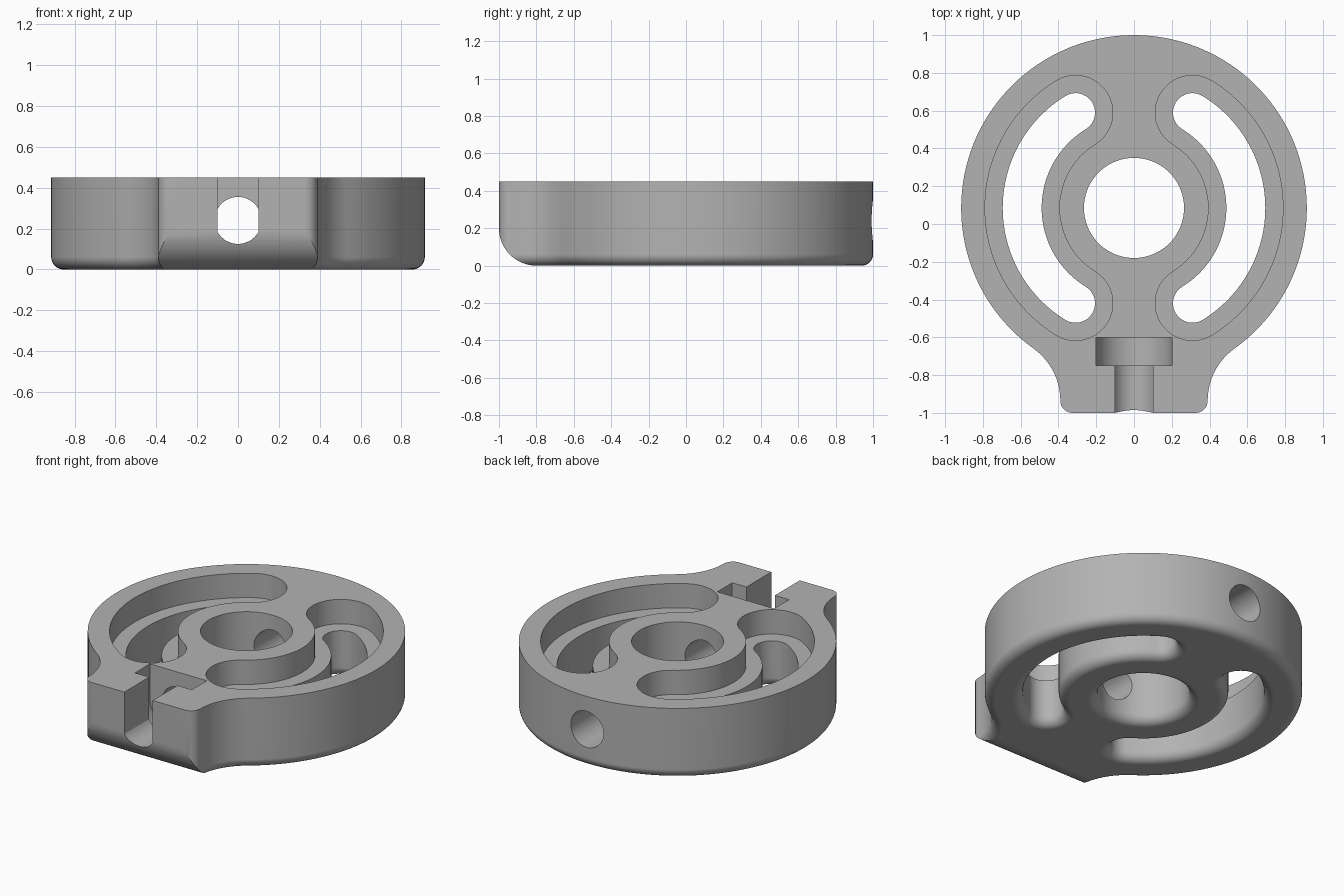
import bpy, bmesh
from math import sin, cos, pi, sqrt, acos, atan2, radians

cube = bpy.data.objects.get("Cube")
if cube:
    bpy.data.objects.remove(cube)

HEIGHT, CY, DISC_R = 0.45, 0.085, 0.915
TAB_X, NECK_R, EDGE_R = 0.39, 0.34, 0.06
HOLE_Z = 0.24
NECK_X = TAB_X + NECK_R
NECK_DY = sqrt((DISC_R + NECK_R) ** 2 - NECK_X ** 2)
NECK_Y = CY - NECK_DY
CORNER_R = 1 + NECK_Y


def arc(cx, cy, r, a, b, n, last=False):
    return [(cx + r * cos(a + (b - a) * i / n), cy + r * sin(a + (b - a) * i / n))
            for i in range(n + last)]


def body_outline(d):
    """Disc with a necked tab, inset by d."""
    a = atan2(NECK_DY, NECK_X)
    r, neck, corner = DISC_R - d, NECK_R + d, CORNER_R - d
    cx = TAB_X - CORNER_R
    return (arc(0, CY, r, -a, pi + a, 110)
            + arc(-NECK_X, NECK_Y, neck, a, 0, 16)
            + arc(-cx, NECK_Y, corner, pi, 1.5 * pi, 8, True)
            + arc(cx, NECK_Y, corner, 1.5 * pi, 2 * pi, 8)
            + arc(NECK_X, NECK_Y, neck, pi, pi - a, 16))


def slot_outline(w, mid):
    """Curved slot of half width w with round ends."""
    r, half = 0.592, radians(58.5)
    a, b = mid - half, mid + half
    return (arc(0, CY, r + w, a, b, 48)
            + arc(r * cos(b), CY + r * sin(b), w, b, b + pi, 20)
            + arc(0, CY, r - w, b, a, 48)
            + arc(r * cos(a), CY + r * sin(a), w, a + pi, a + 2 * pi, 20))


def loft(name, rings):
    """Closed solid through a stack of equal-length 3D rings."""
    bm = bmesh.new()
    loops = [[bm.verts.new(p) for p in ring] for ring in rings]
    n = len(loops[0])
    for low, high in zip(loops, loops[1:]):
        for i in range(n):
            j = (i + 1) % n
            bm.faces.new((low[i], low[j], high[j], high[i]))
    bm.faces.new(loops[0][::-1])
    bm.faces.new(loops[-1])
    bmesh.ops.recalc_face_normals(bm, faces=bm.faces)
    mesh = bpy.data.meshes.new(name)
    bm.to_mesh(mesh)
    bm.free()
    obj = bpy.data.objects.new(name, mesh)
    bpy.context.collection.objects.link(obj)
    return obj


def at_z(points, z):
    return [(x, y, z) for x, y in points]


def along(points, axis, lo, hi):
    if axis == "y":
        return [[(u, t, v) for u, v in points] for t in (lo, hi)]
    return [[(t, u, v) for u, v in points] for t in (lo, hi)]


# Rounded lower edge: pairs of height and offset
STEPS = 8
edge = [(EDGE_R * (1 - cos(t)), EDGE_R * (1 - sin(t)))
        for t in (i * pi / 2 / STEPS for i in range(STEPS + 1))]


def flared(name, outline):
    """Through cutter that widens at the lower edge."""
    rings = [at_z(outline(EDGE_R), -0.1)]
    rings += [at_z(outline(e), z) for z, e in edge]
    rings.append(at_z(outline(0), HEIGHT + 0.1))
    return loft(name, rings)


def channel(name, half_w, r, lo, hi):
    """Open-topped channel with a round floor."""
    t = acos(half_w / r)
    pts = [(half_w, HEIGHT + 0.1), (-half_w, HEIGHT + 0.1)]
    pts += arc(0, HOLE_Z, r, pi + t, 2 * pi - t, 32, True)
    return loft(name, along(pts, "y", lo, hi))


# Main body
body = loft("clamp_body", [at_z(body_outline(d), z) for z, d in edge]
            + [at_z(body_outline(0), HEIGHT)])

# Centre bore, curved slots and their recesses
cutters = [flared("bore_cutter", lambda e: arc(0, CY, 0.265 + e, 0, 2 * pi, 72))]
for side, mid in (("left", 0), ("right", pi)):
    cutters.append(flared(side + "_slot_cutter",
                          lambda e, m=mid: slot_outline(0.103 + e, m)))
    ring = slot_outline(0.197, mid)
    cutters.append(loft(side + "_recess_cutter",
                        [at_z(ring, 0.295), at_z(ring, HEIGHT + 0.1)]))

# Cross hole, bolt channel and nut pocket
cutters.append(loft("cross_hole_cutter",
                    along(arc(0, HOLE_Z, 0.115, 0, 2 * pi, 48), "y", -0.68, 1.2)))
cutters.append(channel("bolt_channel_cutter", 0.1, 0.115, -1.2, -0.7))
cutters.append(channel("nut_pocket_cutter", 0.2, 0.2, -0.75, -0.6))

# Large rounding under the front of the tab
FRONT_R = 0.2
front = arc(FRONT_R - 1, FRONT_R, FRONT_R, pi, 1.5 * pi, 16, True)
front += [(FRONT_R - 1, -0.1), (-1.1, -0.1), (-1.1, FRONT_R)]
cutters.append(loft("front_round_cutter", along(front, "x", -0.8, 0.8)))

bpy.context.view_layer.objects.active = body
body.select_set(True)
for cutter in cutters:
    cutter.hide_render = True
    mod = body.modifiers.new(cutter.name, "BOOLEAN")
    mod.operation = "DIFFERENCE"
    mod.solver = "EXACT"
    mod.object = cutter
    bpy.ops.object.modifier_apply(modifier=mod.name)
    bpy.data.objects.remove(cutter)

# Material and shading
grey = bpy.data.materials.new("plain_grey")
grey.use_nodes = True
color = (0.45, 0.45, 0.45, 1)
grey.diffuse_color = color
grey.node_tree.nodes["Principled BSDF"].inputs["Base Color"].default_value = color
body.data.materials.clear()
body.data.materials.append(grey)
for poly in body.data.polygons:
    poly.material_index = 0
bpy.ops.object.shade_smooth_by_angle(angle=radians(30))
weighted = body.modifiers.new("even_normals", "WEIGHTED_NORMAL")
weighted.keep_sharp = True
